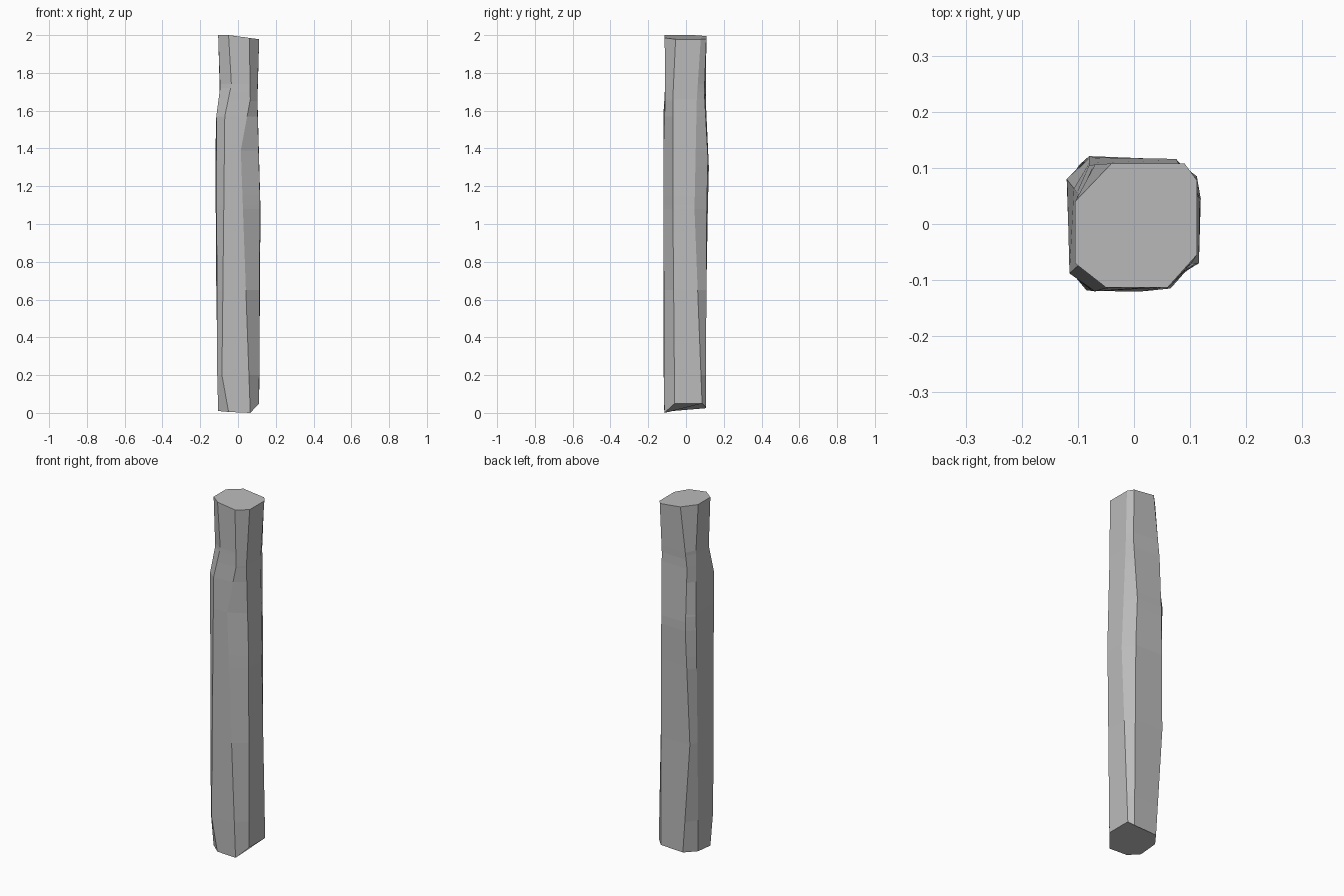
import bpy
import bmesh

if "Cube" in bpy.data.objects:
    bpy.data.objects.remove(bpy.data.objects["Cube"])

# Eight long edges of the rough-hewn post, each a short path (x, y, z) from foot to top
EDGES = [
    # front left
    [(-.105, -.07, .01), (-.11, -.088, .2), (-.115, -.088, 1.57), (-.095, -.07, 1.72), (-.105, -.07, 2)],
    [(-.05, -.115, .005), (-.085, -.118, .2), (-.07, -.12, 1.57), (-.035, -.11, 1.74), (-.05, -.113, 2)],
    # front right
    [(.065, -.115, 0), (.015, -.12, 1.39), (.065, -.11, 1.66), (.06, -.113, 1.985)],
    [(.112, -.06, .05), (.116, -.07, 1.15), (.102, -.07, 1.66), (.112, -.055, 1.978)],
    # back right
    [(.112, .085, .05), (.119, .045, 1.08), (.103, .057, 1.66), (.112, .078, 1.978)],
    [(.085, .105, .03), (.08, .11, 1.1), (.075, .116, 1.35), (.085, .097, 1.7), (.09, .108, 1.98)],
    # back left
    [(-.055, .107, .025), (-.098, .105, .65), (-.08, .121, 1.3), (-.08, .105, 1.65), (-.04, .108, 1.995)],
    [(-.105, .04, .02), (-.115, .06, .65), (-.12, .08, 1.38), (-.097, .05, 1.72), (-.105, .04, 2)],
]


def point_at(path, z):
    """Point on an edge path at height z."""
    for a, b in zip(path, path[1:]):
        if z <= b[2]:
            t = (z - a[2]) / (b[2] - a[2])
            return (a[0] + (b[0] - a[0]) * t, a[1] + (b[1] - a[1]) * t, z)
    return path[-1]


# Loft the edges through every height where one of them bends
levels = sorted({p[2] for path in EDGES for p in path[1:-1]})
bm = bmesh.new()
rings = [[bm.verts.new(path[0]) for path in EDGES]]
rings += [[bm.verts.new(point_at(path, z)) for path in EDGES] for z in levels]
rings.append([bm.verts.new(path[-1]) for path in EDGES])
for low, high in zip(rings, rings[1:]):
    for i in range(8):
        j = (i + 1) % 8
        bm.faces.new((low[i], low[j], high[j], high[i]))

# Sawn ends
bm.faces.new(rings[0][::-1])
bm.faces.new(rings[-1])
bmesh.ops.recalc_face_normals(bm, faces=bm.faces)

mesh = bpy.data.meshes.new("post")
bm.to_mesh(mesh)
bm.free()
post = bpy.data.objects.new("post", mesh)
bpy.context.collection.objects.link(post)

grey = bpy.data.materials.new("grey")
grey.diffuse_color = (.5, .5, .5, 1)
grey.use_nodes = True
grey.node_tree.nodes["Principled BSDF"].inputs["Base Color"].default_value = grey.diffuse_color
mesh.materials.append(grey)
